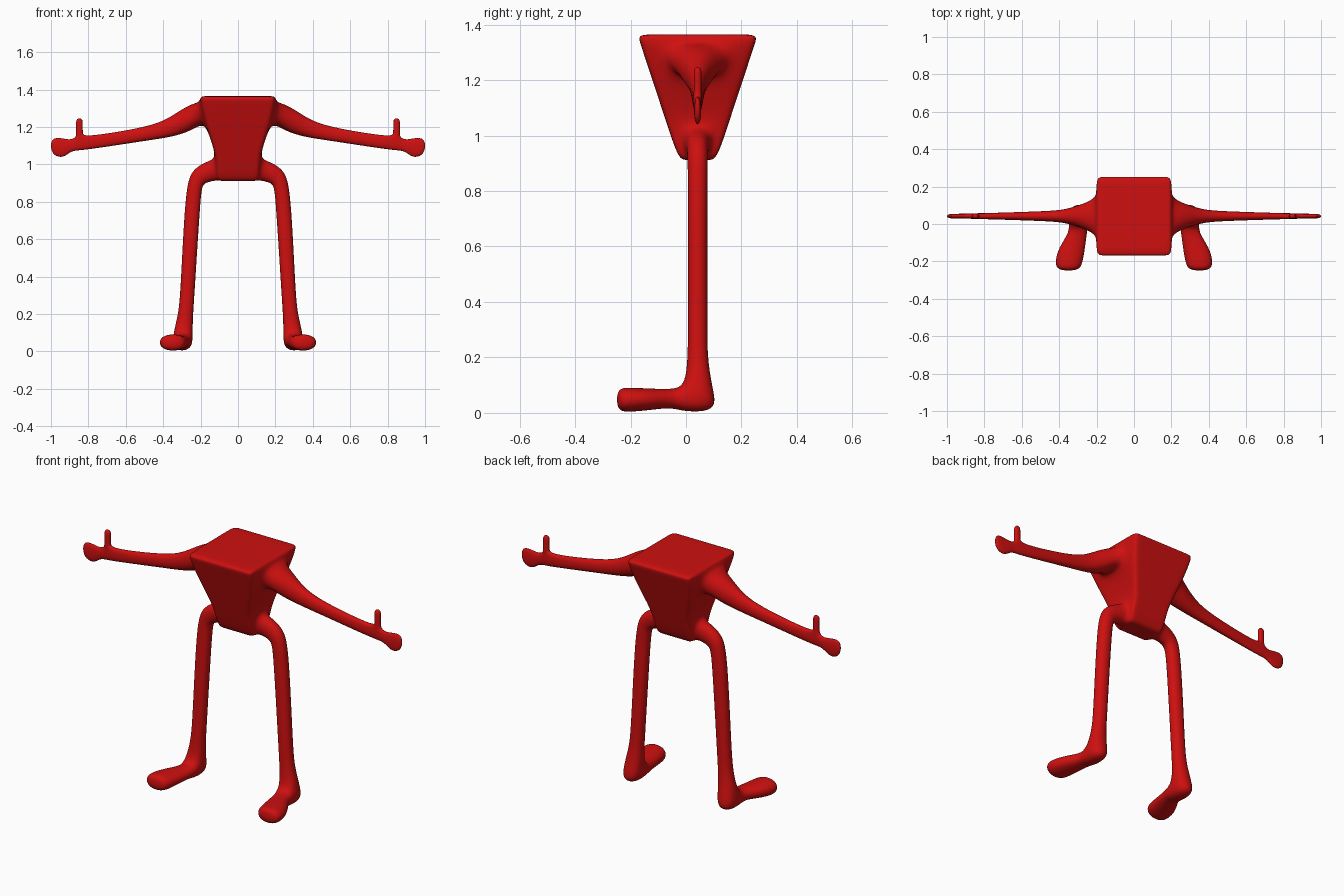
import bpy
import bmesh

old = bpy.data.objects.get("Cube")
if old:
    bpy.data.objects.remove(old, do_unlink=True)

MID_Y = 0.042   # depth centre line of the body
GROW = 1.08     # makes up for the shrinking of subdivided tubes

red = bpy.data.materials.new("red")
red.use_nodes = True
red.diffuse_color = (0.62, 0.005, 0.005, 1)
red.node_tree.nodes["Principled BSDF"].inputs["Base Color"].default_value = red.diffuse_color

bm = bmesh.new()


def grown(points):
    """Scale four corners about their centre."""
    centre = [sum(axis) / len(points) for axis in zip(*points)]
    return [tuple(c + (v - c) * GROW for v, c in zip(p, centre)) for p in points]


def limb_ring(xa, za, xb, zb, half, mid=MID_Y):
    """Section from a lower/inner to an upper/outer point, given a half depth."""
    lo, hi = mid - half, mid + half
    return grown([(xa, lo, za), (xa, hi, za), (xb, hi, zb), (xb, lo, zb)])


def foot_ring(y, x0, x1, z0, z1):
    return grown([(x0, y, z1), (x1, y, z1), (x1, y, z0), (x0, y, z0)])


def thumb_ring(z, x0, x1, half):
    lo, hi = MID_Y - half, MID_Y + half
    return grown([(x0, lo, z), (x0, hi, z), (x1, hi, z), (x1, lo, z)])


def tube(base, sections, opening=None):
    """Extend an open four-sided loop through sections; leave one side open."""
    rings = [base] + [[bm.verts.new(p) for p in s] for s in sections]
    for n, (a, b) in enumerate(zip(rings, rings[1:])):
        for side in range(4):
            if (n, side) != opening:
                nxt = (side + 1) % 4
                bm.faces.new((a[side], a[nxt], b[nxt], b[side]))
    bm.faces.new(rings[-1])
    return rings


# Torso: left half of a tapering box, with openings for the hip and shoulder
levels = [(0.912, 0.115), (1.035, 0.115), (1.13, 0.145),
          (1.225, 0.178), (1.335, 0.203), (1.365, 0.2)]
TOP = len(levels) - 1
HIP, SHOULDER = 0, TOP - 2
grid = {}


def corner(i, j, k):
    if (i, j, k) not in grid:
        z, width = levels[k]
        depth = 0.068 + 0.33 * (z - levels[0][0])
        x = (0, width - 0.04, width)[i]
        y = MID_Y + depth * (-1, -0.6, 0.6, 1)[j]
        grid[i, j, k] = bm.verts.new((x, y, z))
    return grid[i, j, k]


def side_loop(k):
    return [corner(2, 1, k), corner(2, 2, k), corner(2, 2, k + 1), corner(2, 1, k + 1)]


for k in range(TOP):
    for i in range(2):
        for j in (0, 3):
            bm.faces.new((corner(i, j, k), corner(i + 1, j, k),
                          corner(i + 1, j, k + 1), corner(i, j, k + 1)))
    for j in range(3):
        if j != 1 or k not in (HIP, SHOULDER):
            bm.faces.new((corner(2, j, k), corner(2, j + 1, k),
                          corner(2, j + 1, k + 1), corner(2, j, k + 1)))
for k in (0, TOP):
    for i in range(2):
        for j in range(3):
            bm.faces.new((corner(i, j, k), corner(i + 1, j, k),
                          corner(i + 1, j + 1, k), corner(i, j + 1, k)))

# Arm and hand, with an opening on top for the thumb
arm = tube(side_loop(SHOULDER), [limb_ring(*s) for s in (
    (0.255, 1.175, 0.265, 1.32, 0.07),
    (0.36, 1.145, 0.37, 1.245, 0.034),
    (0.48, 1.128, 0.48, 1.2, 0.026),
    (0.825, 1.075, 0.825, 1.143, 0.015),
    (0.868, 1.075, 0.868, 1.143, 0.014),
    (0.9, 1.065, 0.9, 1.13, 0.013),
    (0.94, 1.03, 0.95, 1.143, 0.013),
    (1.004, 1.055, 1.006, 1.14, 0.012))], opening=(4, 2))

# Thumb
a, b = arm[4], arm[5]
tube([a[3], a[2], b[2], b[3]], [thumb_ring(z, 0.83, 0.866, 0.014)
                                for z in (1.165, 1.21, 1.249)])

# Leg from hip to heel, with an opening in front for the foot
leg = tube(side_loop(HIP), [limb_ring(*s) for s in (
    (0.155, 0.905, 0.17, 1.015, 0.04),
    (0.19, 0.895, 0.25, 0.97, 0.037),
    (0.2, 0.83, 0.283, 0.86, 0.035),
    (0.233, 0.3, 0.308, 0.3, 0.035),
    (0.24, 0.2, 0.32, 0.2, 0.036),
    (0.243, 0.1, 0.345, 0.1, 0.048, 0.045),
    (0.248, 0, 0.35, 0, 0.062, 0.056))], opening=(6, 3))

# Foot
a, b = leg[6], leg[7]
tube([a[0], a[3], b[3], b[0]], [foot_ring(*s) for s in (
    (-0.05, 0.252, 0.35, 0.02, 0.085),
    (-0.13, 0.262, 0.405, 0.01, 0.088),
    (-0.21, 0.275, 0.425, 0.002, 0.092),
    (-0.252, 0.295, 0.405, 0.008, 0.088))])

bmesh.ops.recalc_face_normals(bm, faces=bm.faces)
mesh = bpy.data.meshes.new("figure_body")
bm.to_mesh(mesh)
bm.free()
mesh.materials.append(red)
mesh.polygons.foreach_set("use_smooth", [True] * len(mesh.polygons))

# Mirror to the right side and round everything off
body = bpy.data.objects.new("figure_body", mesh)
bpy.context.collection.objects.link(body)
mirror = body.modifiers.new("mirror", "MIRROR")
mirror.use_clip = True
rounding = body.modifiers.new("rounding", "SUBSURF")
rounding.levels = rounding.render_levels = 3
